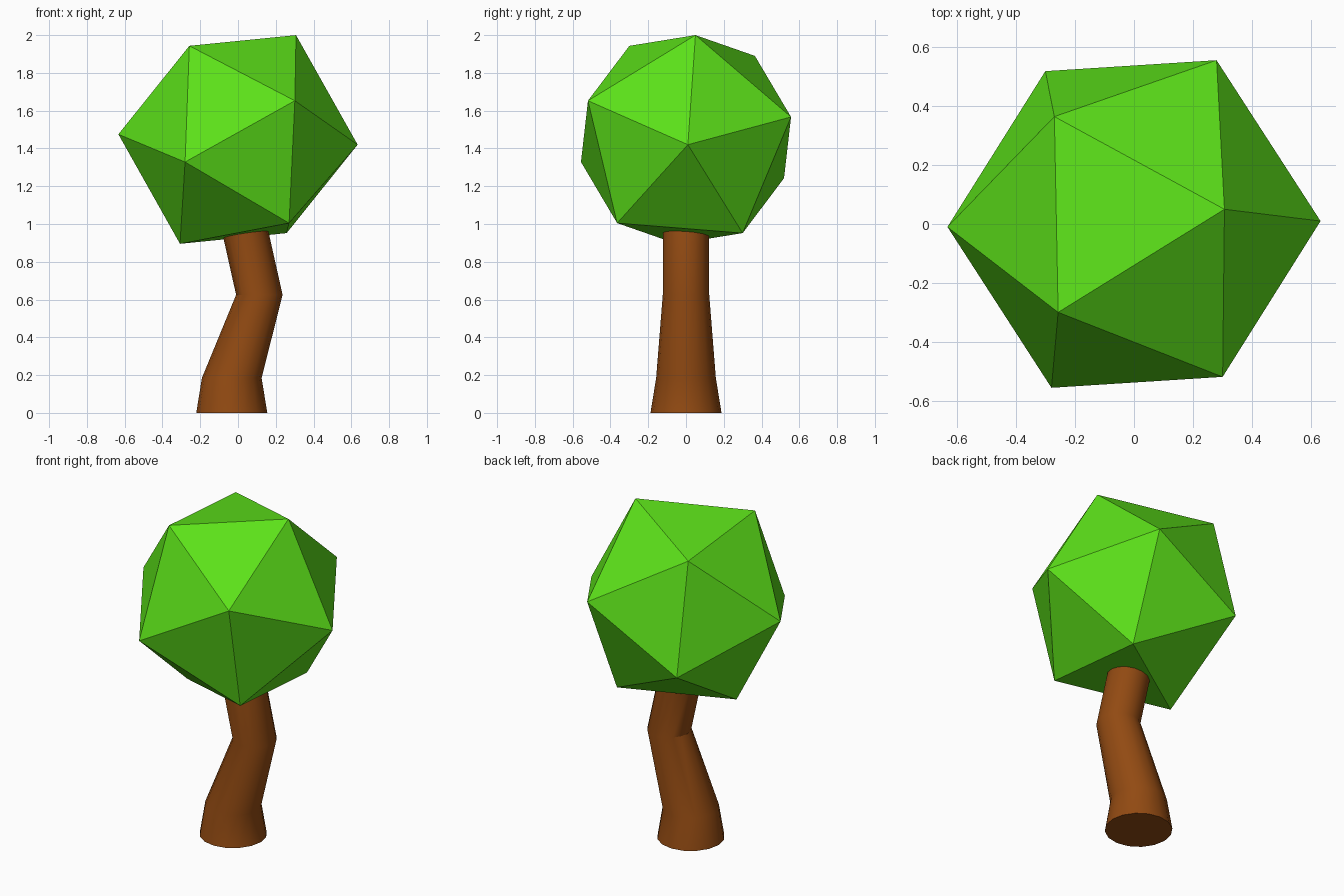
import bpy, bmesh, math
from mathutils import Vector, Matrix

if "Cube" in bpy.data.objects:
    bpy.data.objects.remove(bpy.data.objects["Cube"])


def make_object(name, bm, color):
    mesh = bpy.data.meshes.new(name)
    bmesh.ops.recalc_face_normals(bm, faces=bm.faces)
    bm.to_mesh(mesh)
    bm.free()
    obj = bpy.data.objects.new(name, mesh)
    bpy.context.collection.objects.link(obj)
    mat = bpy.data.materials.new(name + "_color")
    mat.diffuse_color = color
    mat.use_nodes = True
    mat.node_tree.nodes["Principled BSDF"].inputs["Base Color"].default_value = mat.diffuse_color
    mesh.materials.append(mat)
    return obj


def frame(a, b):
    """Rotation whose z axis is a and whose x axis leans towards b."""
    z = a.normalized()
    x = (b - z * b.dot(z)).normalized()
    return Matrix((x, z.cross(x), z)).transposed()


# Foliage: a tilted icosahedron, aimed by two neighbouring corners
bm = bmesh.new()
bmesh.ops.create_icosphere(bm, subdivisions=1, radius=0.634)
pole = max(bm.verts, key=lambda v: v.co.z)
neighbour = pole.link_edges[0].other_vert(pole)
local = frame(pole.co, neighbour.co)
target = frame(Vector((0.633, 0.01, -0.0275)), Vector((0.305, 0.05, 0.5525)))
bmesh.ops.transform(bm, matrix=(target @ local.transposed()).to_4x4(), verts=bm.verts)
bmesh.ops.translate(bm, vec=(0, 0, 1.4475), verts=bm.verts)
make_object("foliage", bm, (0.107, 0.75, 0.01, 1))

# Trunk: crooked tube lofted through level rings (centre x, z, radius)
SIDES = 16
rings = [(-0.033, 0.0, 0.188), (-0.033, 0.185, 0.158),
         (0.113, 0.625, 0.123), (0.018, 1.05, 0.123)]
bm = bmesh.new()
loops = []
for cx, z, r in rings:
    loops.append([bm.verts.new((cx + r * math.cos(2 * math.pi * i / SIDES),
                                r * math.sin(2 * math.pi * i / SIDES), z))
                  for i in range(SIDES)])
for low, high in zip(loops, loops[1:]):
    for i in range(SIDES):
        j = (i + 1) % SIDES
        bm.faces.new((low[i], low[j], high[j], high[i]))
bm.faces.new(loops[0])
bm.faces.new(loops[-1])
trunk = make_object("trunk", bm, (0.285, 0.068, 0.006, 1))

bpy.ops.object.select_all(action='DESELECT')
trunk.select_set(True)
bpy.context.view_layer.objects.active = trunk
bpy.ops.object.shade_smooth_by_angle(angle=math.radians(30))
